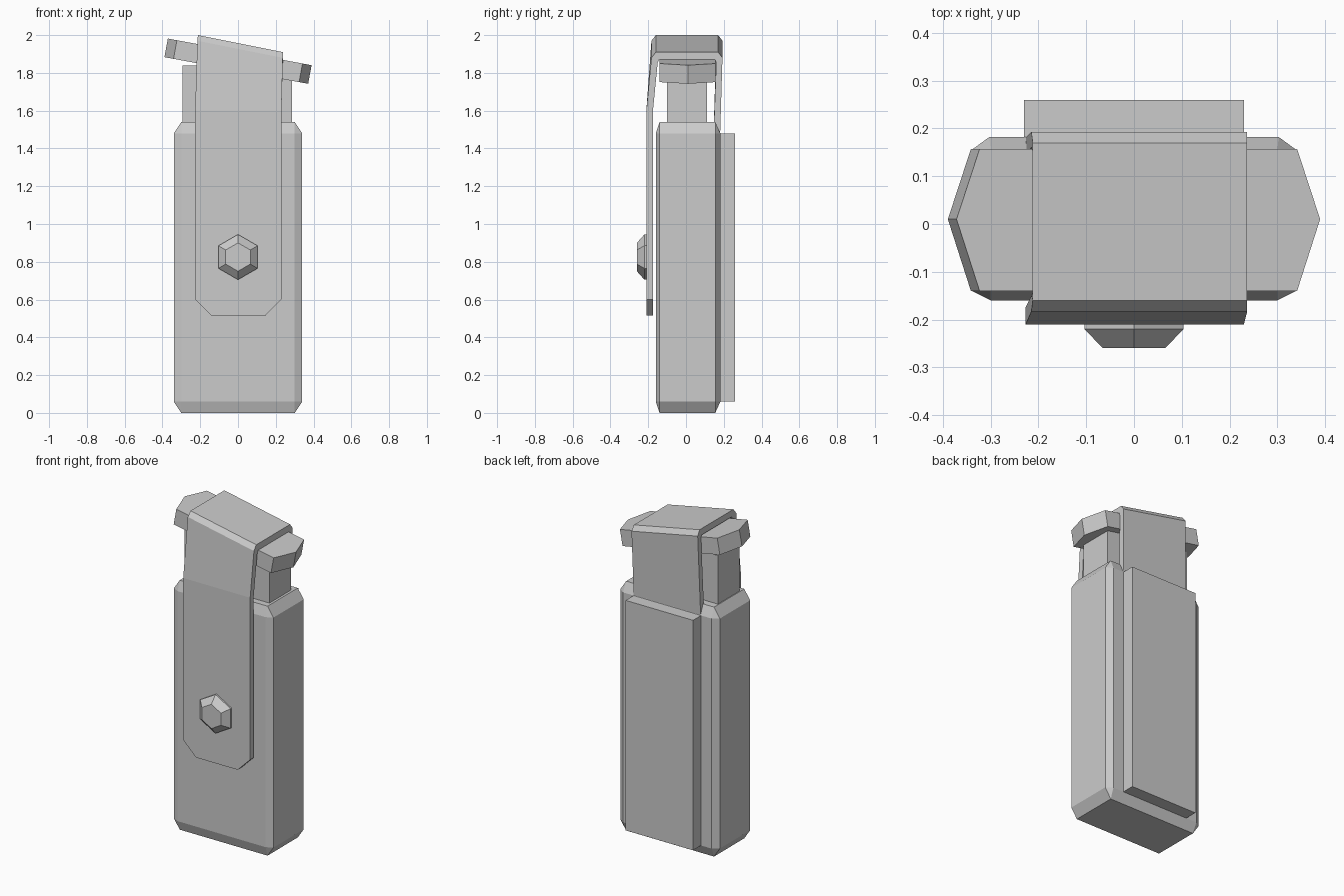
import bpy, bmesh, math
from mathutils import Matrix, Vector

if "Cube" in bpy.data.objects:
    bpy.data.objects.remove(bpy.data.objects["Cube"])


def finish(name, bm):
    bmesh.ops.recalc_face_normals(bm, faces=bm.faces)
    mesh = bpy.data.meshes.new(name)
    bm.to_mesh(mesh)
    bm.free()
    obj = bpy.data.objects.new(name, mesh)
    bpy.context.collection.objects.link(obj)
    return obj


def hull(name, points):
    """Convex solid around the points, with coplanar triangles merged."""
    bm = bmesh.new()
    for p in points:
        bm.verts.new(p)
    bmesh.ops.convex_hull(bm, input=bm.verts)
    bmesh.ops.dissolve_limit(bm, angle_limit=math.radians(1),
                             verts=bm.verts, edges=bm.edges)
    return finish(name, bm)


def box(name, xs, ys, zs):
    return hull(name, [(x, y, z) for x in xs for y in ys for z in zs])


# Pouch body: chamfered box
side = [(0.30, -0.16), (0.34, -0.14), (0.34, 0.155), (0.303, 0.182)]
cap = [(0.30, -0.14), (0.30, 0.155)]
pts = []
for outline, levels in ((side, (0.06, 1.48)), (cap, (0, 1.54))):
    pts += [(s * x, y, z) for s in (-1, 1) for x, y in outline for z in levels]
hull("pouch_body", pts)

# Belt panel on the back
box("back_panel", (-0.23, 0.23), (0.175, 0.26), (0.06, 1.48))

# Handle neck standing out of the pouch
box("handle_neck", (-0.295, 0.285), (-0.10, 0.11), (1.45, 1.84))

# Tilted cross bar with pointed ends
tilt = Matrix.Translation((0, 0, 1.862)) @ Matrix.Rotation(math.radians(10.5), 4, 'Y')
plan = [(0.338, -0.14), (0.387, 0.01), (0.338, 0.157)]
hull("cross_bar", [tilt @ Vector((s * x, y, z)) for s in (-1, 1)
                   for x, y in plan for z in (-0.05, 0.05)])

# Strap over the top: outer y, z, inner y, z, left x, right x, end tilt
stations = [
    (-0.21, 0.515, -0.175, 0.515, -0.14, 0.145, 0),
    (-0.21, 0.60, -0.175, 0.60, -0.227, 0.23, 0),
    (-0.21, 1.60, -0.175, 1.60, -0.227, 0.23, 0),
    (-0.183, 1.925, -0.150, 1.90, -0.215, 0.237, 0.045),
    (-0.160, 1.955, -0.142, 1.915, -0.212, 0.237, 0.045),
    (0.170, 1.955, 0.152, 1.915, -0.212, 0.237, 0.045),
    (0.193, 1.925, 0.160, 1.90, -0.215, 0.237, 0.045),
    (0.180, 1.45, 0.145, 1.45, -0.227, 0.23, 0),
]
bm = bmesh.new()
rings = []
for yo, zo, yi, zi, xl, xr, t in stations:
    rings.append([bm.verts.new(p) for p in (
        (xl, yo, zo + t), (xr, yo, zo - t), (xr, yi, zi - t), (xl, yi, zi + t))])
for a, b in zip(rings, rings[1:]):
    for i in range(4):
        j = (i + 1) % 4
        bm.faces.new((a[i], a[j], b[j], b[i]))
bm.faces.new(rings[0])
bm.faces.new(rings[-1])
finish("strap", bm)

# Six-sided snap button on the strap
pts = []
for y, r in ((-0.205, 0.12), (-0.22, 0.12), (-0.26, 0.075)):
    for k in range(6):
        a = k * math.pi / 3
        pts.append((r * math.sin(a), y, 0.825 + r * math.cos(a)))
hull("snap_button", pts)
